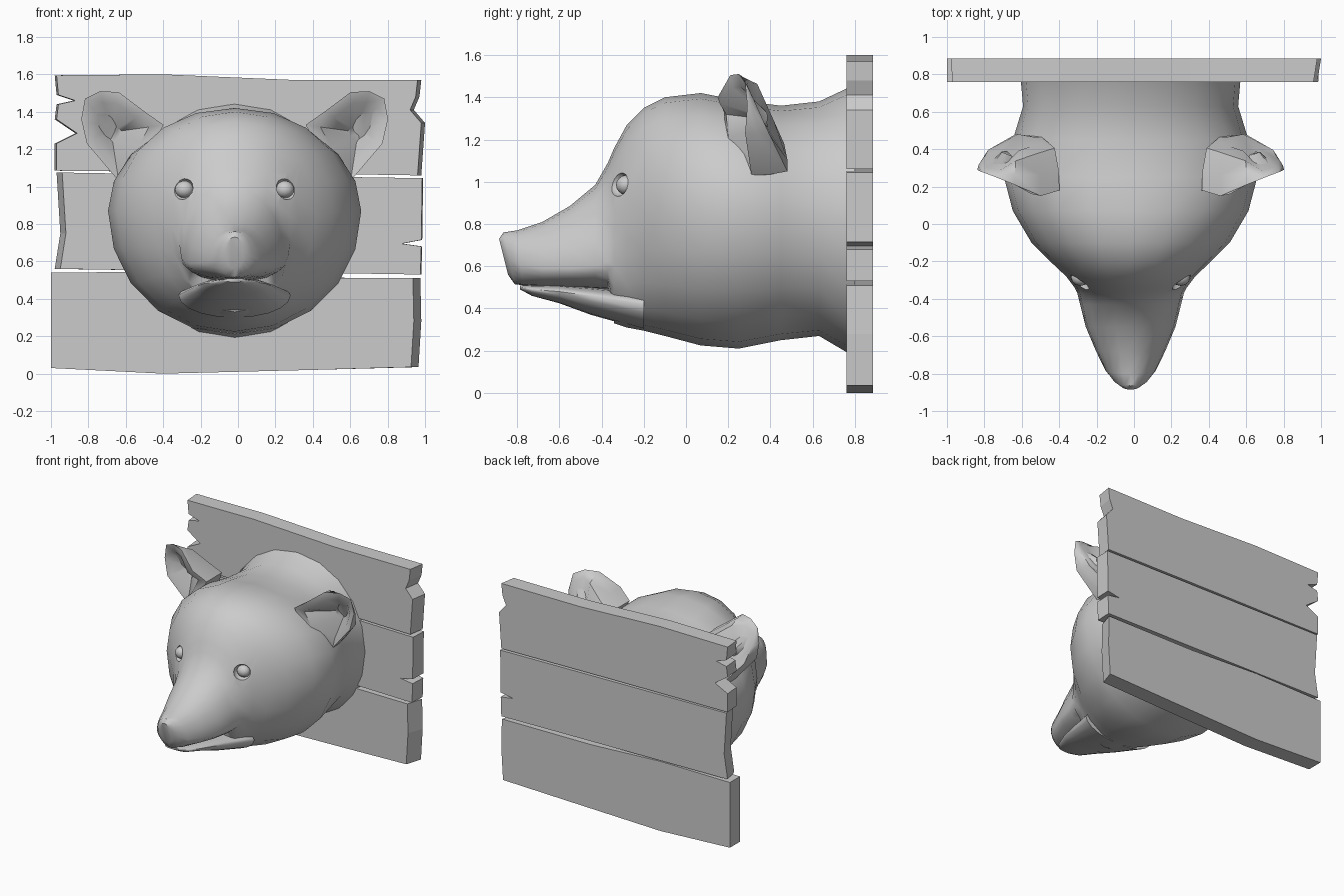
import bpy
import bmesh
from math import cos, sin, pi
from mathutils import Vector

cube = bpy.data.objects.get("Cube")
if cube:
    bpy.data.objects.remove(cube, do_unlink=True)

MID = -0.018   # the head sits slightly off the board's centre

grey = bpy.data.materials.new("plain_grey")
grey.use_nodes = True
grey.diffuse_color = (0.6, 0.6, 0.6, 1)
grey.node_tree.nodes["Principled BSDF"].inputs["Base Color"].default_value = (0.6, 0.6, 0.6, 1)


def finish(name, bm):
    """Turn a bmesh into a named, coloured object."""
    bmesh.ops.recalc_face_normals(bm, faces=bm.faces)
    mesh = bpy.data.meshes.new(name)
    bm.to_mesh(mesh)
    bm.free()
    mesh.materials.append(grey)
    obj = bpy.data.objects.new(name, mesh)
    bpy.context.collection.objects.link(obj)
    return obj


def activate(obj):
    bpy.ops.object.select_all(action="DESELECT")
    obj.select_set(True)
    bpy.context.view_layer.objects.active = obj


def smooth(obj, angle):
    activate(obj)
    bpy.ops.object.shade_smooth_by_angle(angle=angle)


def skin(name, rings):
    """Bridge closed rings of equal length and cap both ends."""
    bm = bmesh.new()
    loops = [[bm.verts.new(p) for p in ring] for ring in rings]
    count = len(loops[0])
    for a, b in zip(loops, loops[1:]):
        for i in range(count):
            j = (i + 1) % count
            bm.faces.new((a[i], a[j], b[j], b[i]))
    bm.faces.new(loops[0])
    bm.faces.new(loops[-1][::-1])
    return finish(name, bm)


def oval(y, top, bottom, half, middle, tilt=0, sides=20):
    """Egg-shaped cross-section, leaning back towards its bottom."""
    ring = []
    for i in range(sides):
        c, s = cos(2 * pi * i / sides), sin(2 * pi * i / sides)
        x = half * abs(c) ** 0.95 * (1 if c > 0 else -1)
        z = middle + s * (top - middle if s > 0 else middle - bottom)
        ring.append((x + MID, y + tilt * (top - z), z))
    return ring


# Head: neck, skull and upper muzzle: y, top, bottom, half width, widest height, tilt
head = skin("head", [oval(*s) for s in (
    (.80, 1.46, .17, .59, .82),
    (.63, 1.38, .27, .575, .82),
    (.45, 1.36, .25, .63, .85),
    (.25, 1.385, .21, .677, .87),
    (.07, 1.42, .225, .63, .87),
    (-.1, 1.40, .27, .53, .86),
    (-.2, 1.35, .295, .43, .85),
    (-.28, 1.27, .31, .345, .8),
    (-.34, 1.16, .33, .30, .72),
    (-.37, 1.09, .49, .285, .62),
    (-.43, .985, .495, .27, .6),
    (-.55, .885, .5, .24, .59),
    (-.68, .81, .505, .185, .59),
    (-.80, .77, .51, .135, .6, .1),
    (-.865, .76, .515, .09, .63, .22),
    (-.885, .73, .56, .05, .65, .25),
)])

# Lower jaw
jaw = skin("lower_jaw", [oval(*s) for s in (
    (-.2, .48, .3, .3, .42),
    (-.45, .5, .37, .22, .46),
    (-.6, .51, .425, .17, .48),
    (-.73, .51, .46, .11, .49),
    (-.785, .51, .49, .06, .5),
)])


def ball(name, centre, radius, stretch=1.0):
    bm = bmesh.new()
    bmesh.ops.create_uvsphere(bm, u_segments=12, v_segments=8, radius=radius)
    for v in bm.verts:
        v.co.x *= stretch
    bmesh.ops.translate(bm, verts=bm.verts, vec=centre)
    return finish(name, bm)


# Eye sockets are carved, then filled with eyeballs
for side in (-1, 1):
    socket = ball("socket_cutter", (MID + side * .285, -.325, .99), .06, 1.15)
    activate(head)
    cut = head.modifiers.new("socket", "BOOLEAN")
    cut.operation = "DIFFERENCE"
    cut.solver = "EXACT"
    cut.object = socket
    bpy.ops.object.modifier_apply(modifier=cut.name)
    bpy.data.objects.remove(socket, do_unlink=True)
    eye = ball("left_eye" if side > 0 else "right_eye",
               (MID + side * .268, -.285, .985), .046, 1.1)
    smooth(eye, pi)
smooth(head, pi / 4)
smooth(jaw, pi / 3)

# Ears: hollow cups described by the front rim
RIM = [Vector(p) for p in (
    (.38, .18, 1.33), (.48, .15, 1.40), (.62, .21, 1.505), (.72, .25, 1.51),
    (.80, .28, 1.47), (.82, .29, 1.36), (.79, .28, 1.23), (.62, .31, 1.03),
    (.46, .19, 1.18))]
HOLLOW = Vector((.66, .36, 1.29))
BACK = Vector((.58, .46, 1.18))


def ear_back(p, amount):
    q = p.lerp(BACK, amount)
    q.y = min(.48, .33 + (1.48 - q.z) * .45) - (.05 if p.x > .7 else 0)
    return q


for side in (-1, 1):
    inner = [p.lerp(HOLLOW, .28) for p in RIM]
    for p, r in zip(inner, RIM):
        p.y = r.y + .01
    rings = [
        [p.lerp(HOLLOW, .8) + Vector((0, .04, 0)) for p in RIM],
        inner,
        RIM,
        [p.lerp(ear_back(p, .05), .5) for p in RIM],
        [ear_back(p, .13) for p in RIM],
        [ear_back(p, .5) for p in RIM],
    ]
    rings = [[(MID + side * p.x, p.y, p.z) for p in ring] for ring in rings]
    ear = skin("left_ear" if side > 0 else "right_ear", rings)
    smooth(ear, pi / 4)


def plank(name, outline, left_chip, right_chip):
    """Extruded board whose front edge is chipped back at both ends."""
    front = []
    for x, z in outline:
        shift = left_chip if x < -.8 else -right_chip if x > .8 else 0
        front.append((x + shift, .76, z))
    return skin(name, [[(x, .885, z) for x, z in outline], front])


# Backing boards with splintered ends
plank("top_plank", [
    (-.98, 1.595), (-.4, 1.6), (.3, 1.57), (.98, 1.57), (.97, 1.48), (.94, 1.41),
    (1, 1.34), (.98, 1.06), (0, 1.075), (-.98, 1.085), (-.98, 1.23), (-.87, 1.285),
    (-.98, 1.36), (-.97, 1.44), (-.88, 1.46), (-.97, 1.49)], .01, .02)
plank("middle_plank", [
    (-.97, 1.075), (0, 1.06), (.99, 1.045), (.985, .715), (.88, .695), (.985, .68),
    (.98, .53), (0, .545), (-.98, .56), (-.95, .75)], .03, .005)
plank("bottom_plank", [
    (-1, .54), (-.4, .545), (.2, .515), (.975, .51), (.98, .28), (.965, .035),
    (.4, .02), (-.4, 0), (-1, .03)], 0, .04)
